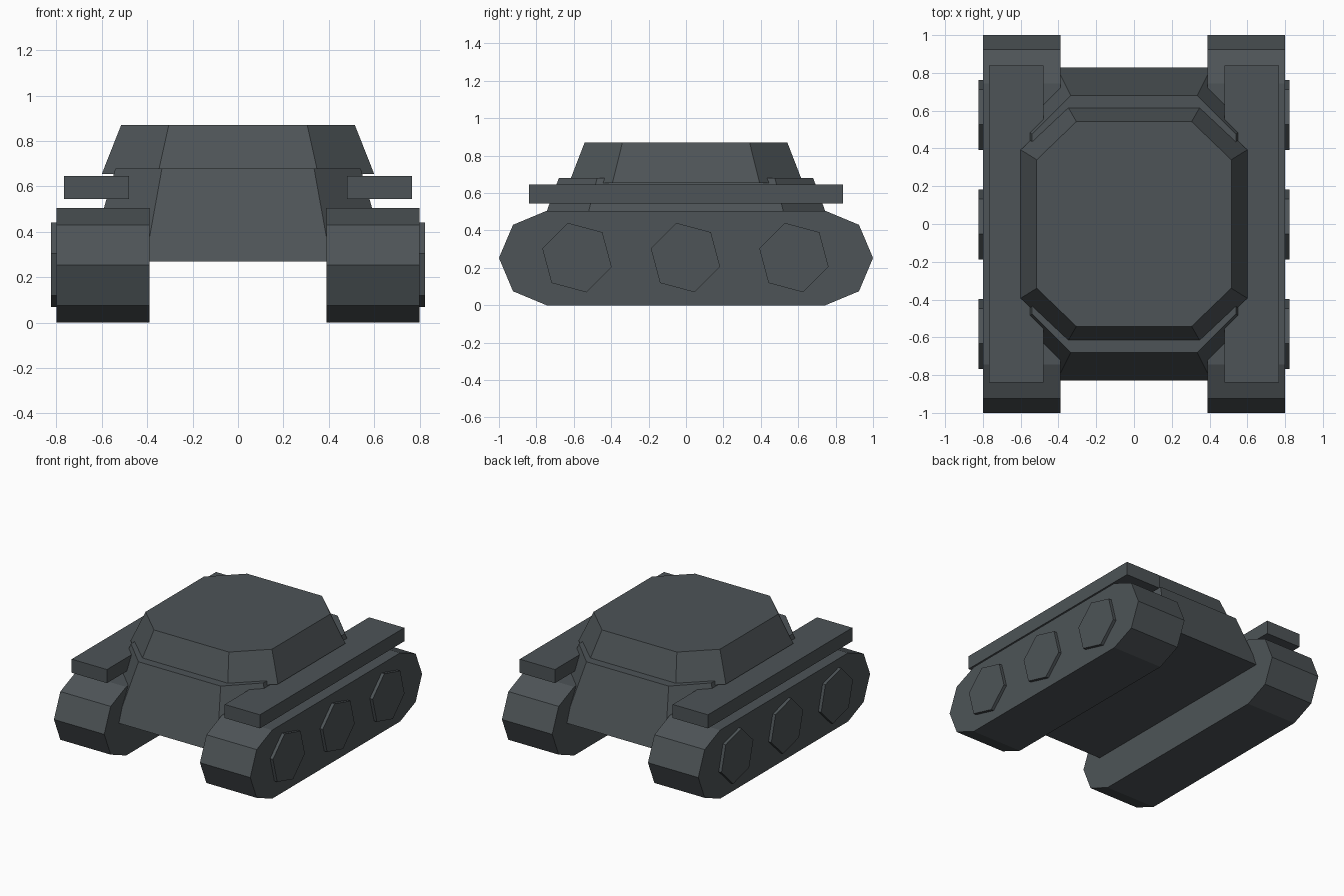
import bpy, bmesh, math

if "Cube" in bpy.data.objects:
    bpy.data.objects.remove(bpy.data.objects["Cube"])

paint = bpy.data.materials.new("dark_slate")
paint.diffuse_color = (0.075, 0.088, 0.095, 1)
paint.use_nodes = True
paint.node_tree.nodes["Principled BSDF"].inputs["Base Color"].default_value = paint.diffuse_color


def loft(name, lower, upper):
    """Solid between two matching rings of points."""
    bm = bmesh.new()
    a = [bm.verts.new(p) for p in lower]
    b = [bm.verts.new(p) for p in upper]
    bm.faces.new(a)
    bm.faces.new(b)
    n = len(a)
    for i in range(n):
        j = (i + 1) % n
        bm.faces.new((a[i], a[j], b[j], b[i]))
    bmesh.ops.recalc_face_normals(bm, faces=bm.faces)
    me = bpy.data.meshes.new(name)
    bm.to_mesh(me)
    bm.free()
    me.materials.append(paint)
    ob = bpy.data.objects.new(name, me)
    bpy.context.collection.objects.link(ob)
    return ob


def octagon(x, y, cx, cy, z):
    """Rectangle x by y (half sizes) with corners cut back to cx and cy."""
    return [(cx, y, z), (x, cy, z), (x, -cy, z), (cx, -y, z),
            (-cx, -y, z), (-x, -cy, z), (-x, cy, z), (-cx, y, z)]


def side_part(name, profile, x0, x1):
    """Extrude a (y, z) profile along x, on both sides."""
    for side, s in (("right", 1), ("left", -1)):
        loft(f"{side}_{name}", [(s * x0, y, z) for y, z in profile],
             [(s * x1, y, z) for y, z in profile])


# hull and turret: tapered octagonal blocks
k = 1.22
loft("hull", octagon(0.54 * k, 0.68 * k, 0.335 * k, 0.475 * k, 0.27),
     octagon(0.54, 0.68, 0.335, 0.475, 0.68))
loft("turret", octagon(0.6, 0.625, 0.353, 0.393, 0.655),
     octagon(0.515, 0.542, 0.305, 0.34, 0.87))

# tracks: long bars with faceted round ends
half = [(0.745, 0), (0.925, 0.075), (1, 0.253), (0.925, 0.43), (0.745, 0.505)]
side_part("track", half + [(-y, z) for y, z in reversed(half)], 0.39, 0.80)

# fenders above the tracks
side_part("fender", [(-0.84, 0.545), (0.84, 0.545), (0.84, 0.645), (-0.84, 0.645)],
          0.48, 0.767)

# hexagonal wheel hubs
for i, yc in enumerate((-0.583, -0.003, 0.577)):
    ring = [(yc + 0.192 * math.cos(math.radians(45 + 60 * a)),
             0.255 + 0.192 * math.sin(math.radians(45 + 60 * a))) for a in range(6)]
    side_part(f"wheel_{i + 1}", ring, 0.75, 0.823)
